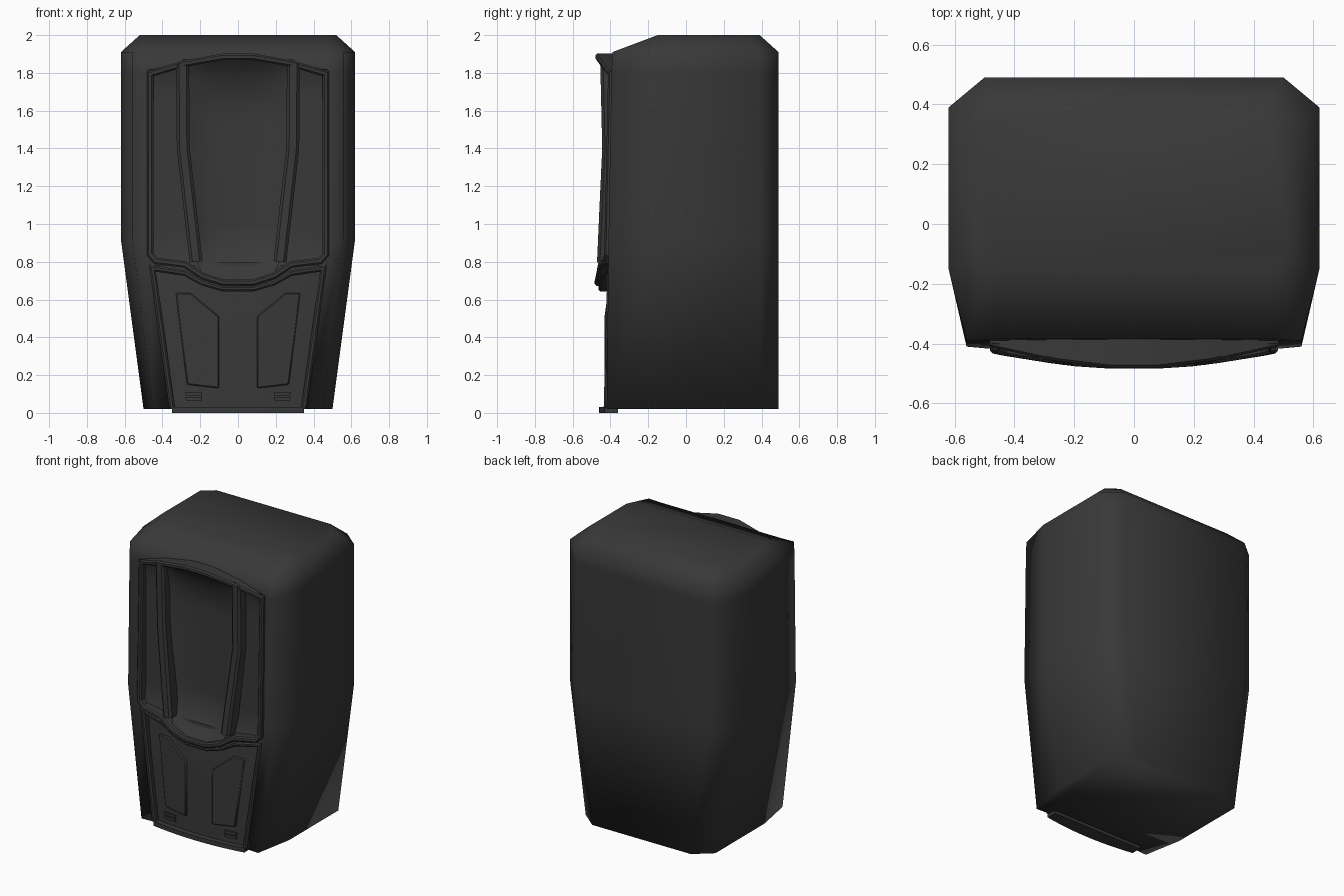
import bpy, bmesh, math
from mathutils import Vector

cube = bpy.data.objects.get("Cube")
if cube:
    bpy.data.objects.remove(cube, do_unlink=True)

mat = bpy.data.materials.new("charcoal")
mat.use_nodes = True
COLOUR = (0.04, 0.04, 0.04, 1)
mat.diffuse_color = COLOUR
mat.node_tree.nodes["Principled BSDF"].inputs["Base Color"].default_value = COLOUR


def finish(name, bm, smooth_all=False, recalc=True):
    if recalc:
        bmesh.ops.recalc_face_normals(bm, faces=bm.faces[:])
    mesh = bpy.data.meshes.new(name)
    bm.to_mesh(mesh)
    bm.free()
    mesh.materials.append(mat)
    ob = bpy.data.objects.new(name, mesh)
    bpy.context.collection.objects.link(ob)
    if smooth_all:
        for p in mesh.polygons:
            p.use_smooth = True
    else:
        bpy.ops.object.select_all(action='DESELECT')
        ob.select_set(True)
        bpy.context.view_layer.objects.active = ob
        bpy.ops.object.shade_smooth_by_angle(angle=math.radians(35))
    return ob


def lerp(table, z):
    """Piecewise linear lookup in (z, value) pairs of rising z."""
    if z <= table[0][0]:
        return table[0][1]
    for (a, va), (b, vb) in zip(table, table[1:]):
        if z <= b:
            return va + (vb - va) * (z - a) / (b - a)
    return table[-1][1]


def mirrored(half, closed_centre=False):
    """Right-hand points followed by their reflections."""
    return half + [(-x, z) for x, z in reversed(half)]


def strip(name, path, width, front, back=-0.36, closed=False, c=0.009):
    """Chamfered bar following a path on the front."""
    bm = bmesh.new()
    n = len(path)
    pts = [Vector(p) for p in path]
    rings = []
    for i, p in enumerate(pts):
        before = pts[i - 1] if closed or i else None
        after = pts[(i + 1) % n] if closed or i < n - 1 else None
        a = (p - before).normalized() if before is not None else (after - p).normalized()
        b = (after - p).normalized() if after is not None else a
        t = (a + b).normalized()
        normal = Vector((-t.y, t.x)) / max(0.5, t.dot(a))
        h = width / 2
        section = [(-h, None), (-h, c), (c - h, 0), (h - c, 0), (h, c), (h, None)]
        ring = []
        for off, dy in section:
            q = p + normal * off
            y = back if dy is None else front(p.x, p.y) + dy
            ring.append(bm.verts.new((q.x, y, q.y)))
        rings.append(ring)
    m = len(rings[0])
    for i in range(n if closed else n - 1):
        r, s = rings[i], rings[(i + 1) % n]
        for k in range(m):
            bm.faces.new((r[k], r[(k + 1) % m], s[(k + 1) % m], s[k]))
    if not closed:
        bm.faces.new(rings[0])
        bm.faces.new(rings[-1])
    return finish(name, bm)


def panel(name, z0, z1, left, right, depth, nx=10, nz=20):
    """Curved sheet facing forward between two side limits."""
    bm = bmesh.new()
    grid = []
    for j in range(nz + 1):
        z = z0 + (z1 - z0) * j / nz
        a, b = left(z), right(z)
        row = []
        for i in range(nx + 1):
            x = a + (b - a) * i / nx
            row.append(bm.verts.new((x, depth(x, z), z)))
        grid.append(row)
    for r, s in zip(grid, grid[1:]):
        for i in range(nx):
            bm.faces.new((r[i], r[i + 1], s[i + 1], s[i]))
    return finish(name, bm, True, False)


def plate(name, outline, front, back, bevel=0.0):
    """Raised polygon on the front."""
    bm = bmesh.new()
    f = [bm.verts.new((x, front(x, z), z)) for x, z in outline]
    b = [bm.verts.new((x, back, z)) for x, z in outline]
    bm.faces.new(f)
    bm.faces.new(b)
    for i in range(len(f)):
        k = (i + 1) % len(f)
        bm.faces.new((f[i], f[k], b[k], b[i]))
    ob = finish(name, bm)
    if bevel:
        mod = ob.modifiers.new("edge", 'BEVEL')
        mod.width, mod.segments = bevel, 1
    return ob


# Housing: stacked sections, open at the front where the panels sit
# z, side width, front corner width, front y, opening half width
levels = [(0.02, 0.50, 0.45, -0.42, 0.36), (0.92, 0.62, 0.56, -0.41, 0.475),
          (1.80, 0.62, 0.56, -0.395, 0.475), (1.91, 0.62, 0.56, -0.39, 0.475)]
bm = bmesh.new()
rings = []
for z, w, wf, yf, wi in levels:
    half = [(wi, yf + 0.005), (wf, yf), (w, -0.15), (w, 0.39), (w - 0.12, 0.49)]
    rings.append([bm.verts.new((x, y, z)) for x, y in mirrored(half)])
for r, s in zip(rings, rings[1:]):
    for k in range(len(r) - 1):
        bm.faces.new((r[k], r[k + 1], s[k + 1], s[k]))
bm.faces.new((rings[2][-1], rings[2][0], rings[3][0], rings[3][-1]))
bm.faces.new(rings[0])
roof_half = [(0.45, -0.15), (0.49, -0.15), (0.52, -0.09), (0.52, 0.33), (0.44, 0.39)]
roof = [bm.verts.new((x, y, 2.0)) for x, y in mirrored(roof_half)]
for k in range(len(roof)):
    j = (k + 1) % len(roof)
    bm.faces.new((rings[3][k], rings[3][j], roof[j], roof[k]))
bm.faces.new(roof)
finish("housing", bm, True)

# Front surface of the upper frame
BASE = [(0.7, -0.485), (1.4, -0.462), (1.8, -0.46), (1.89, -0.483)]


def upper_front(x, z):
    return lerp(BASE, z) + 0.22 * x * x


def lower_front(x, z):
    return -0.465 + 0.24 * x * x


def lower_depth(x, z):
    return -0.422 + 0.22 * x * x + 0.015 * max(0, z - 0.5) / 0.3


# Upper frame, ribs and recessed panels
upper = [(0.08, 1.885), (0.28, 1.85), (0.465, 1.795), (0.465, 0.84), (0.435, 0.805),
         (0.28, 0.785), (0.19, 0.725), (0.08, 0.69)]
strip("upper_frame", mirrored(upper), 0.034, upper_front, closed=True)
RIB = [(0.70, 0.17), (0.80, 0.222), (1.05, 0.25), (1.4, 0.29), (1.85, 0.293)]


def rib_x(z):
    return lerp(RIB, z)


def dish_depth(x, z):
    u = min(1, abs(x) / rib_x(z))
    ends = max(0, 1 - (1.87 - z) / 0.3) ** 2 + max(0, 1 - (z - 0.69) / 0.3) ** 2
    floor = -0.345 - 0.05 * u ** 3
    return floor + (upper_front(x, z) + 0.015 - floor) * min(1, ends)


def side_depth(x, z):
    ends = max(0, 1 - (1.83 - z) / 0.15) ** 2 + max(0, 1 - (z - 0.79) / 0.15) ** 2
    return -0.375 - 0.03 * min(1, ends)


panel("centre_dish", 0.69, 1.87, lambda z: -rib_x(z), rib_x, dish_depth, 12, 28)
for s, side in ((1, "left"), (-1, "right")):
    strip(side + "_rib", [(s * x, z) for z, x in RIB[1:]], 0.068, upper_front, c=0.015)
    limits = [rib_x, lambda z: 0.475]
    if s < 0:
        limits = [lambda z: -0.475, lambda z: -rib_x(z)]
    panel(side + "_side_panel", 0.78, 1.82, limits[0], limits[1], side_depth, 4, 20)

# Lower frame and panel
lower = [(0.35, 0.03), (0.452, 0.765), (0.28, 0.74), (0.19, 0.69), (0.08, 0.658)]
strip("lower_frame", mirrored(lower), 0.03, lower_front)


def lower_width(z):
    return 0.362 + 0.14 * (z - 0.02)


panel("lower_panel", 0.02, 0.80, lambda z: -lower_width(z), lower_width, lower_depth)

# Raised pads and small ledges on the lower panel
pad = [(0.10, 0.13), (0.27, 0.15), (0.33, 0.635), (0.25, 0.635), (0.10, 0.51)]
for s, side in ((1, "left"), (-1, "right")):
    plate(side + "_pad", [(s * x, z) for x, z in pad],
          lambda x, z: lower_depth(x, z) - 0.013, -0.37, 0.006)
    for i, z in enumerate((0.065, 0.092)):
        ledge = [(0.19, z), (0.275, z), (0.28, z + 0.018), (0.19, z + 0.018)]
        plate(f"{side}_ledge_{i + 1}", [(s * x, h) for x, h in ledge],
              lambda x, h: lower_depth(x, h) - 0.012, -0.37)

# Bowed lip under the front
bm = bmesh.new()
columns = []
for i in range(13):
    x = -0.35 + 0.7 * i / 12
    y = -0.46 + 0.24 * x * x
    columns.append([bm.verts.new((x, a, b))
                    for a, b in ((y, 0), (y, 0.03), (-0.36, 0.03), (-0.36, 0))])
for r, s in zip(columns, columns[1:]):
    for k in range(4):
        bm.faces.new((r[k], r[(k + 1) % 4], s[(k + 1) % 4], s[k]))
bm.faces.new(columns[0])
bm.faces.new(columns[-1])
finish("front_lip", bm)
